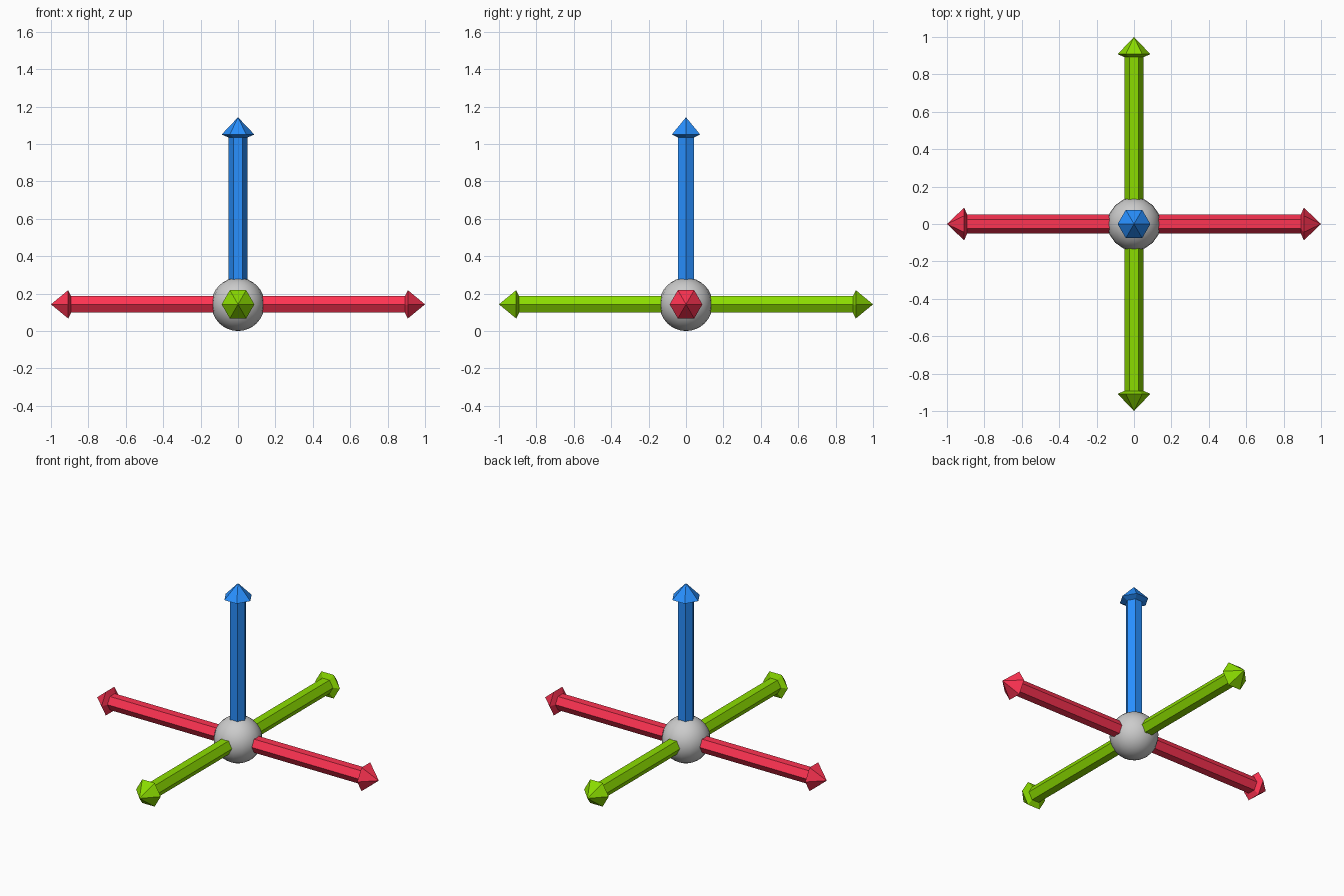
import bpy, bmesh, math
from mathutils import Vector

if "Cube" in bpy.data.objects:
    bpy.data.objects.remove(bpy.data.objects["Cube"])

R = 0.1425                      # hub radius, also the height of its centre
CENTRE = Vector((0, 0, R))
X, Y, Z = Vector((1, 0, 0)), Vector((0, 1, 0)), Vector((0, 0, 1))
SIDES = 6


def linear(hex_colour):
    rgb = [int(hex_colour[i:i + 2], 16) / 255 for i in (0, 2, 4)]
    return [c / 12.92 if c <= 0.04045 else ((c + 0.055) / 1.055) ** 2.4 for c in rgb] + [1]


def finish(name, bm, hex_colour=None):
    bmesh.ops.recalc_face_normals(bm, faces=bm.faces)
    mesh = bpy.data.meshes.new(name)
    bm.to_mesh(mesh)
    bm.free()
    obj = bpy.data.objects.new(name, mesh)
    bpy.context.collection.objects.link(obj)
    if hex_colour:
        mat = bpy.data.materials.new(name + "_colour")
        mat.diffuse_color = linear(hex_colour)
        mat.use_nodes = True
        mat.node_tree.nodes["Principled BSDF"].inputs["Base Color"].default_value = mat.diffuse_color
        mesh.materials.append(mat)
    return obj


def arrow(name, along, corner, hex_colour, double):
    """Hexagonal shaft with a pointed head; corner is the way one hex edge faces."""
    across = along.cross(corner)
    profile = [(0.892, 0.05), (0.908, 0.0875)]
    start = [(-t, r) for t, r in reversed(profile)] if double else [(0, 0.05)]
    bm = bmesh.new()
    rings = []
    for t, r in start + profile:
        ring = []
        for i in range(SIDES):
            a = math.tau * i / SIDES
            ring.append(bm.verts.new(CENTRE + along * t + (corner * math.cos(a) + across * math.sin(a)) * r))
        rings.append(ring)
    for low, high in zip(rings, rings[1:]):
        for i in range(SIDES):
            j = (i + 1) % SIDES
            bm.faces.new((low[i], low[j], high[j], high[i]))
    # pointed tips
    tips = [(rings[-1], 1)] + ([(rings[0], -1)] if double else [])
    for ring, t in tips:
        tip = bm.verts.new(CENTRE + along * t)
        for i in range(SIDES):
            bm.faces.new((ring[i], ring[(i + 1) % SIDES], tip))
    if not double:
        bm.faces.new(rings[0])
    return finish(name, bm, hex_colour)


# coloured arrows
arrow("side_arrow", X, Y, "FF3352", True)
arrow("depth_arrow", Y, X, "8BDC00", True)
arrow("up_arrow", Z, X, "2890FF", False)

# smooth grey hub
bm = bmesh.new()
bmesh.ops.create_uvsphere(bm, u_segments=16, v_segments=16, radius=R)
bmesh.ops.translate(bm, verts=bm.verts, vec=CENTRE)
hub = finish("hub", bm)
for face in hub.data.polygons:
    face.use_smooth = True
